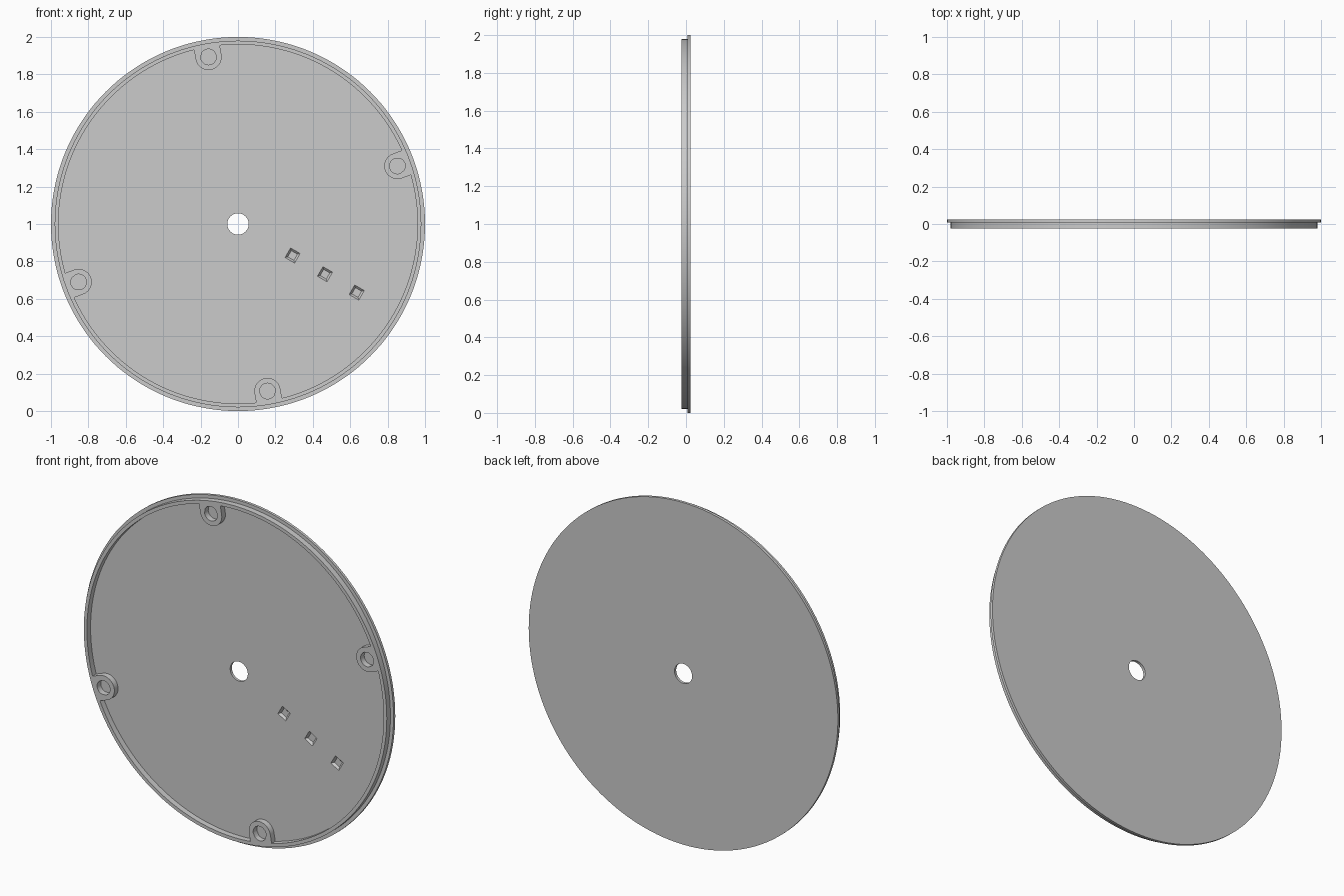
import bpy, bmesh
from math import sin, cos, pi, radians, atan2, sqrt
from mathutils import Matrix, Vector

cube = bpy.data.objects.get("Cube")
if cube:
    bpy.data.objects.remove(cube, do_unlink=True)

FRONT, FLOOR, BACK = -0.025, 0.009, 0.025
RIM_IN = 0.96
CENTRE = Vector((0, 0, 1))

grey = bpy.data.materials.new("light grey")
grey.use_nodes = True
colour = (0.6, 0.6, 0.6, 1)
grey.diffuse_color = colour
grey.node_tree.nodes["Principled BSDF"].inputs["Base Color"].default_value = colour


def make_object(name, bm):
    bmesh.ops.recalc_face_normals(bm, faces=bm.faces)
    mesh = bpy.data.meshes.new(name)
    bm.to_mesh(mesh)
    bm.free()
    mesh.materials.append(grey)
    obj = bpy.data.objects.new(name, mesh)
    bpy.context.collection.objects.link(obj)
    return obj


def bridge_loops(bm, loops):
    """Join a closed cycle of equal vertex loops with quads."""
    n = len(loops[0])
    for a, b in zip(loops, loops[1:] + loops[:1]):
        for i in range(n):
            j = (i + 1) % n
            bm.faces.new((a[i], a[j], b[j], b[i]))


def activate(obj):
    bpy.ops.object.select_all(action="DESELECT")
    obj.select_set(True)
    bpy.context.view_layer.objects.active = obj


def lathe(name, profile, steps=144):
    """Turn a closed (radius, y) profile around the disc axis."""
    bm = bmesh.new()
    angles = [2 * pi * i / steps for i in range(steps)]
    loops = [[bm.verts.new(CENTRE + Vector((r * cos(a), y, r * sin(a))))
              for a in angles] for r, y in profile]
    bridge_loops(bm, loops)
    return make_object(name, bm)


def boss(name, angle, dist=0.907, radius=0.07, hole=0.042):
    """U-shaped screw boss that runs into the rim wall."""
    arc = [pi / 2 + pi * i / 28 for i in range(29)]
    outline = [(radius * cos(a), radius * sin(a)) for a in arc]
    for i in range(15):
        v = radius * (i / 7 - 1)
        outline.append((sqrt(RIM_IN ** 2 - v * v) - dist, v))
    inner = []
    for u, v in outline:
        a = atan2(v, u)
        inner.append((hole * cos(a), hole * sin(a)))
    turn = Matrix.Rotation(-angle, 3, "Y")
    bm = bmesh.new()

    def loop(points, y):
        return [bm.verts.new(CENTRE + turn @ Vector((dist + u, y, v)))
                for u, v in points]

    sunk = FLOOR + 0.003
    bridge_loops(bm, [loop(outline, FRONT), loop(inner, FRONT),
                      loop(inner, sunk), loop(outline, sunk)])
    return make_object(name, bm)


def cut_pocket(target, dist, angle):
    """Cut a square pocket with sloping walls into the front floor."""
    bm = bmesh.new()
    turn = Matrix.Rotation(-angle, 3, "Y")
    loops = []
    for half, y in ((0.034, FLOOR - 0.005), (0.019, FLOOR + 0.012)):
        loops.append([bm.verts.new(CENTRE + turn @ Vector((dist + sx * half, y, sz * half)))
                      for sx, sz in ((-1, -1), (1, -1), (1, 1), (-1, 1))])
    for i in range(4):
        j = (i + 1) % 4
        bm.faces.new((loops[0][i], loops[0][j], loops[1][j], loops[1][i]))
    for ring in loops:
        bm.faces.new(ring)
    cutter = make_object("pocket_cutter", bm)
    cutter.hide_render = True
    mod = target.modifiers.new("pocket", "BOOLEAN")
    mod.operation = "DIFFERENCE"
    mod.solver = "EXACT"
    mod.object = cutter
    activate(target)
    bpy.ops.object.modifier_apply(modifier=mod.name)
    bpy.data.objects.remove(cutter, do_unlink=True)


# Disc with centre hole, raised rim and outer flange
disc = lathe("cover_disc", [
    (0.057, FLOOR), (RIM_IN, FLOOR), (RIM_IN, FRONT), (0.98, FRONT),
    (0.98, FLOOR), (1.0, FLOOR), (1.0, BACK), (0.057, BACK)])

# Row of three square pockets
for distance in (0.337, 0.537, 0.733):
    cut_pocket(disc, distance, radians(-30))

# Four screw bosses
parts = [disc]
for place, degrees in (("right_side_upper", 20), ("top", 100),
                       ("left_side_lower", 200), ("bottom", 280)):
    parts.append(boss("screw_boss_" + place, radians(degrees)))

for part in parts:
    activate(part)
    bpy.ops.object.shade_smooth_by_angle(angle=radians(25))
